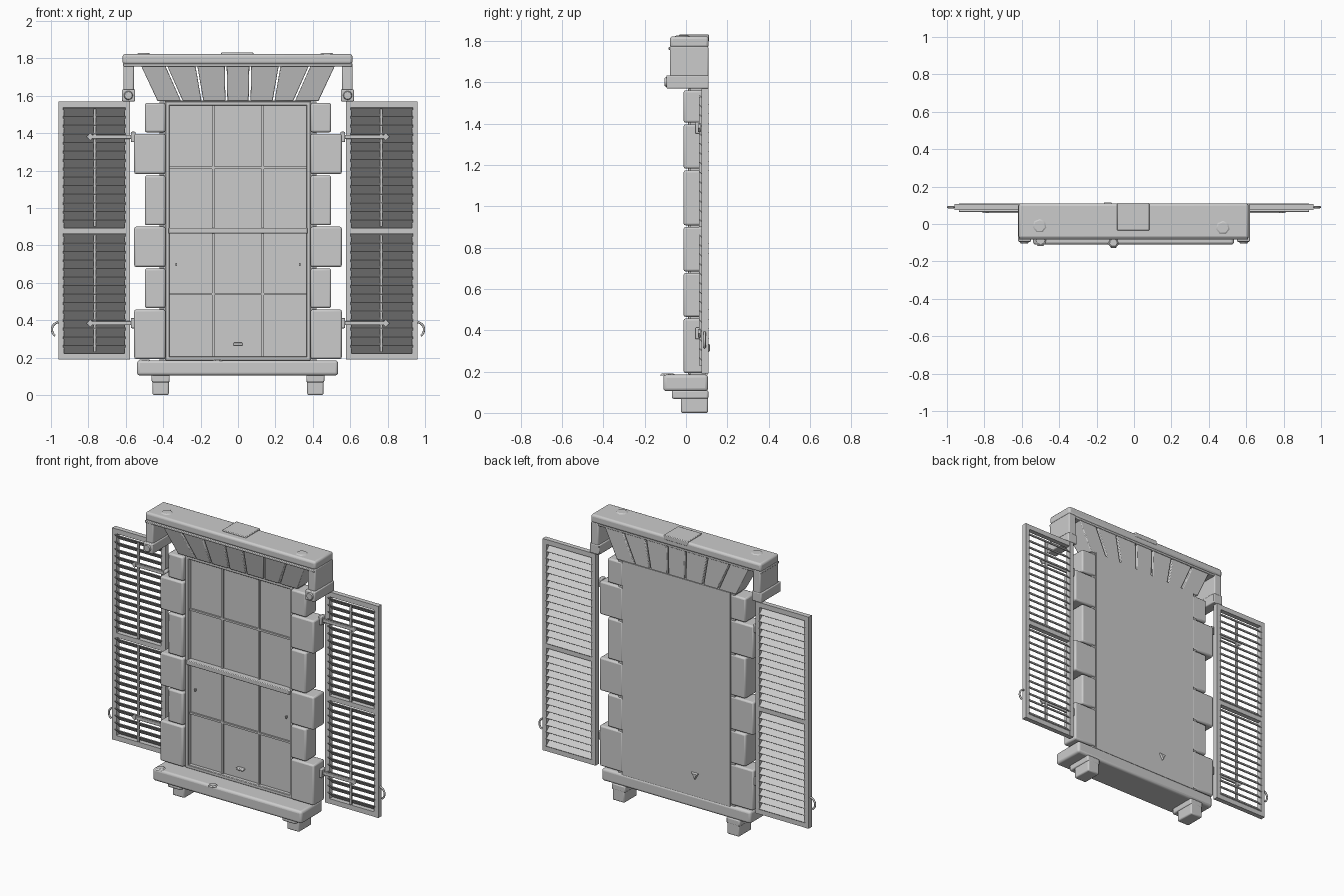
import bpy, bmesh, math
from mathutils import Vector, Matrix

if "Cube" in bpy.data.objects:
    bpy.data.objects.remove(bpy.data.objects["Cube"])

stone = bpy.data.materials.new("plain grey")
stone.diffuse_color = (0.6, 0.6, 0.6, 1)
stone.use_nodes = True
stone.node_tree.nodes["Principled BSDF"].inputs["Base Color"].default_value = stone.diffuse_color


def finish(name, bm, bevel=0.0, segs=2):
    bmesh.ops.recalc_face_normals(bm, faces=bm.faces[:])
    me = bpy.data.meshes.new(name)
    bm.to_mesh(me)
    bm.free()
    me.materials.append(stone)
    ob = bpy.data.objects.new(name, me)
    bpy.context.collection.objects.link(ob)
    if bevel:
        m = ob.modifiers.new("bevel", 'BEVEL')
        m.width, m.segments = bevel, segs
    bpy.ops.object.select_all(action='DESELECT')
    ob.select_set(True)
    bpy.context.view_layer.objects.active = ob
    bpy.ops.object.shade_smooth_by_angle(angle=math.radians(35))
    return ob


def add_box(bm, x0, x1, y0, y1, z0, z1, tilt=0.0):
    mat = (Matrix.Translation(((x0 + x1) / 2, (y0 + y1) / 2, (z0 + z1) / 2))
           @ Matrix.Rotation(tilt, 4, 'X')
           @ Matrix.Diagonal((abs(x1 - x0), y1 - y0, z1 - z0, 1)))
    bmesh.ops.create_cube(bm, size=1, matrix=mat)


def boxes(name, items, bevel=0.0, segs=2):
    bm = bmesh.new()
    for it in items:
        add_box(bm, *it)
    return finish(name, bm, bevel, segs)


def disc(name, loc, r1, r2, depth, rot=(0, 'X'), sides=16):
    bm = bmesh.new()
    bmesh.ops.create_cone(bm, cap_ends=True, segments=sides, radius1=r1, radius2=r2, depth=depth,
                          matrix=Matrix.Translation(loc) @ Matrix.Rotation(rot[0], 4, rot[1]))
    return finish(name, bm)


def rod(name, pts, radius):
    cu = bpy.data.curves.new(name, 'CURVE')
    cu.dimensions = '3D'
    cu.bevel_depth, cu.bevel_resolution, cu.use_fill_caps = radius, 2, True
    sp = cu.splines.new('POLY')
    sp.points.add(len(pts) - 1)
    for p, q in zip(sp.points, pts):
        p.co = (*q, 1)
    cu.materials.append(stone)
    ob = bpy.data.objects.new(name, cu)
    bpy.context.collection.objects.link(ob)


# Sill and its feet
boxes("sill", [(-0.54, 0.535, -0.11, 0.107, 0.105, 0.185)], 0.015, 3)
for s in (-1, 1):
    boxes("sill_foot", [(s * 0.37, s * 0.457, -0.025, 0.107, 0.0, 0.11)], 0.008)
    boxes("sill_foot_cap", [(s * 0.365, s * 0.462, -0.068, 0.108, 0.068, 0.11)], 0.008)

# Window: pane with solid back, frame, sash bars
boxes("window_pane", [(-0.39, 0.39, 0.035, 0.105, 0.18, 1.575)])
frame = [(s * 0.365, s * 0.388, 0.01, 0.06, 0.185, 1.57) for s in (-1, 1)]
frame += [(-0.388, 0.388, 0.01, 0.06, 1.548, 1.57), (-0.388, 0.388, 0.01, 0.06, 0.185, 0.207)]
boxes("window_frame", frame, 0.003, 1)
bars = [(x - 0.006, x + 0.006, 0.024, 0.05, 0.2, 1.55) for x in (-0.132, 0.132)]
bars += [(-0.37, 0.37, 0.024, 0.05, z - 0.006, z + 0.006) for z in (0.54, 1.215)]
boxes("window_bars", bars)
boxes("meeting_rail", [(-0.372, 0.372, -0.002, 0.05, 0.863, 0.893)], 0.004)
boxes("sash_handle", [(-0.025, 0.025, 0.012, 0.04, 0.265, 0.28)], 0.004)
boxes("sash_latch", [(s * 0.325, s * 0.333, 0.02, 0.04, 0.69, 0.705) for s in (-1, 1)])

# Side stones, alternating narrow and wide
levels = [0.193, 0.465, 0.685, 0.908, 1.182, 1.405, 1.57]
for s in (-1, 1):
    for i in range(6):
        outer = 0.555 if i % 2 == 0 else 0.498
        if i in (4,):
            outer = 0.555
        elif i in (1, 3, 5):
            outer = 0.498
        boxes("side_stone", [(s * 0.388, s * outer, -0.012, 0.1, levels[i], levels[i + 1] - 0.008)], 0.01)
    boxes("side_core", [(s * 0.38, s * 0.42, 0.02, 0.095, 0.185, 1.57)])

# Lintel: fan of wedge stones
top = [-0.53, -0.39, -0.225, -0.066, 0.066, 0.225, 0.39, 0.53]
low = [-0.435, -0.3, -0.19, -0.062, 0.062, 0.19, 0.3, 0.435]
for i in range(7):
    bm = bmesh.new()
    g = 0.005
    rings = []
    for y0, y1, z, e in ((-0.005, 0.1, 1.572, low), (-0.055, 0.1, 1.775, top)):
        rings.append([bm.verts.new(p) for p in ((e[i] + g, y0, z), (e[i + 1] - g, y0, z),
                                                (e[i + 1] - g, y1, z), (e[i] + g, y1, z))])
    bm.faces.new(rings[0])
    bm.faces.new(rings[1])
    for k in range(4):
        n = (k + 1) % 4
        bm.faces.new((rings[0][k], rings[0][n], rings[1][n], rings[1][k]))
    finish("lintel_wedge", bm, 0.005)

# Cornice with side brackets
boxes("cornice", [(-0.617, 0.612, -0.078, 0.11, 1.768, 1.823)], 0.014, 3)
boxes("cornice_lip", [(-0.615, 0.61, -0.084, 0.105, 1.757, 1.772)], 0.004)
boxes("cornice_plaque", [(-0.09, 0.082, -0.035, 0.112, 1.8, 1.831)], 0.004)
for s in (-1, 1):
    boxes("bracket_arm", [(s * 0.557, s * 0.612, -0.078, 0.108, 1.62, 1.775)], 0.006)
    boxes("bracket_foot", [(s * 0.55, s * 0.62, -0.095, 0.11, 1.57, 1.634)], 0.006)
    disc("bracket_boss", (s * 0.586, -0.097, 1.602), 0.026, 0.02, 0.012, (math.pi / 2, 'X'))

# Shutters
for s in (-1, 1):
    a, b = 0.577, 0.96
    fr = [(s * a, s * (a + 0.03), 0.075, 0.108, 0.19, 1.57),
          (s * (b - 0.03), s * b, 0.075, 0.108, 0.19, 1.57)]
    fr += [(s * a, s * b, 0.076, 0.107, z0, z1) for z0, z1 in ((0.19, 0.222), (0.862, 0.892), (1.538, 1.57))]
    boxes("shutter_frame", fr)
    slats = []
    for z0, z1 in ((0.222, 0.862), (0.892, 1.538)):
        n = 14
        for i in range(n):
            z = z0 + (i + 0.5) * (z1 - z0) / n
            slats.append((s * (a + 0.025), s * (b - 0.025), 0.056, 0.118, z - 0.0025, z + 0.0025, -math.radians(45)))
    boxes("shutter_slats", slats)
    boxes("shutter_tilt_rod", [(s * 0.759, s * 0.773, 0.064, 0.074, z0, z1)
                               for z0, z1 in ((0.23, 0.855), (0.9, 1.53))])
    # Strap hinges with pointed ends
    for z in (0.385, 1.38):
        boxes("hinge_strap", [(s * 0.55, s * 0.78, 0.058, 0.07, z - 0.011, z + 0.011)], 0.003)
        disc("hinge_tip", (s * 0.79, 0.064, z), 0.02, 0.02, 0.01, (math.pi / 2, 'X'), 4)
        boxes("hinge_pin", [(s * 0.548, s * 0.572, 0.045, 0.09, z - 0.028, z + 0.028)], 0.005)
    # Curved hold-back hook on the outer edge
    pts = [(s * (0.955 + 0.04 * math.sin(t)), 0.09, 0.35 + 0.04 * math.cos(t))
           for t in [math.radians(10 + 17 * k) for k in range(9)]]
    rod("shutter_hook", pts, 0.006)

# Small surface chips
for loc, r in (((-0.505, -0.01, 1.824), 0.042), ((0.475, -0.02, 1.824), 0.042),
               ((-0.5, -0.085, 0.186), 0.035), ((-0.11, -0.1, 0.186), 0.03)):
    disc("stone_chip", loc, r, r * 0.7, 0.008, sides=7)
disc("back_chip", (-0.14, 0.108, 0.32), 0.035, 0.02, 0.016, (-math.pi / 2, 'X'), 3)
